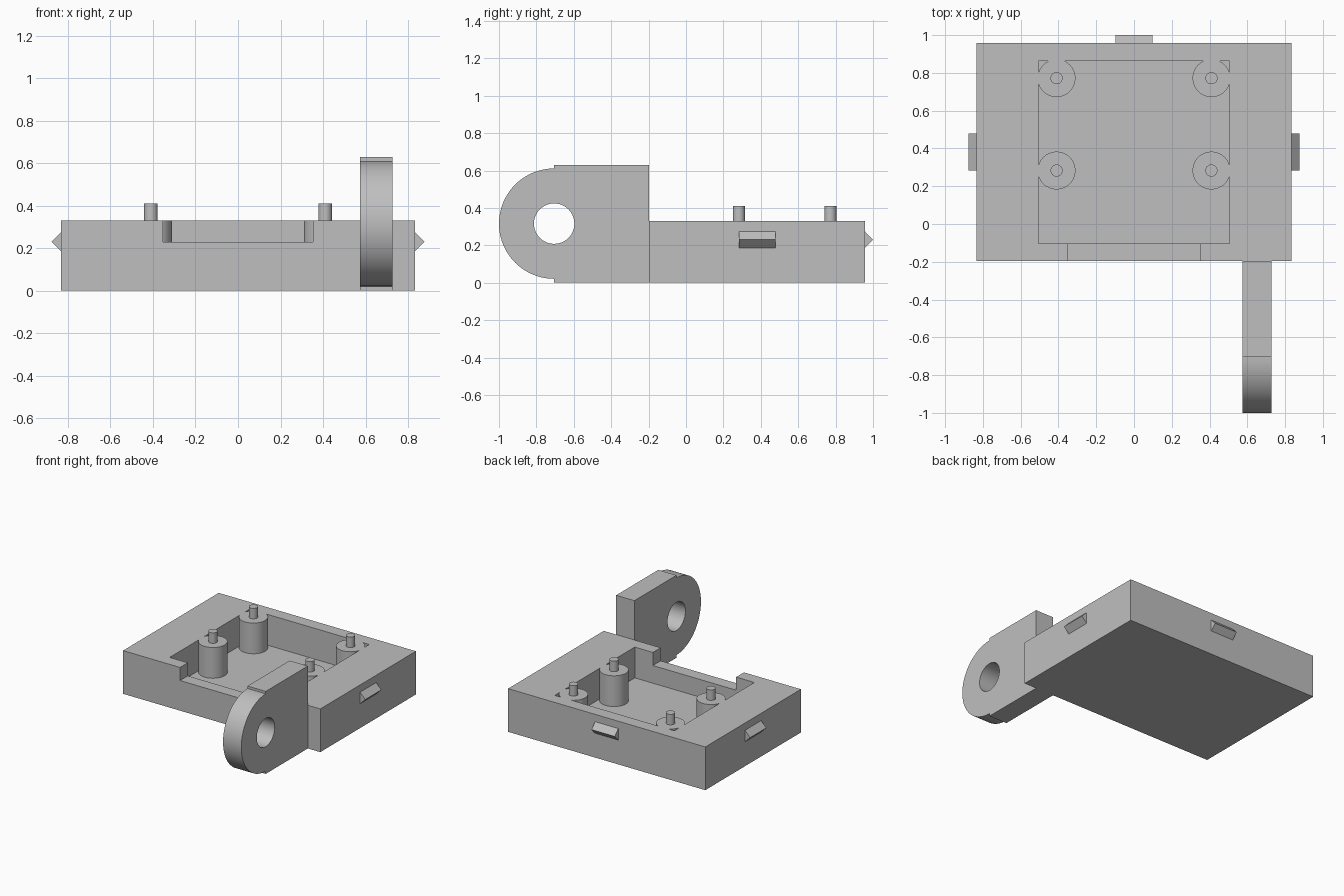
import bpy, bmesh, math
from mathutils import Vector

cube = bpy.data.objects.get("Cube")
if cube:
    bpy.data.objects.remove(cube, do_unlink=True)

grey = bpy.data.materials.new("plain grey")
grey.use_nodes = True
colour = (0.52, 0.52, 0.52, 1)
grey.diffuse_color = colour
grey.node_tree.nodes["Principled BSDF"].inputs["Base Color"].default_value = colour


def finish(obj, name):
    obj.name = name
    obj.data.materials.clear()
    obj.data.materials.append(grey)
    return obj


def box(name, low, high):
    low, high = Vector(low), Vector(high)
    bpy.ops.mesh.primitive_cube_add(size=1, location=(low + high) / 2)
    obj = bpy.context.object
    obj.scale = high - low
    bpy.ops.object.transform_apply(location=True, rotation=True, scale=True)
    return finish(obj, name)


def cylinder(name, centre, radius, depth, rotation=(0, 0, 0)):
    bpy.ops.mesh.primitive_cylinder_add(vertices=64, radius=radius, depth=depth,
                                        location=centre, rotation=rotation)
    bpy.ops.object.transform_apply(location=True, rotation=True, scale=True)
    return finish(bpy.context.object, name)


def prism(name, profile, extrusion):
    """Extrude a closed outline along a vector."""
    bm = bmesh.new()
    face = bm.faces.new([bm.verts.new(p) for p in profile])
    new = bmesh.ops.extrude_face_region(bm, geom=[face])["geom"]
    bmesh.ops.translate(bm, vec=extrusion,
                        verts=[v for v in new if isinstance(v, bmesh.types.BMVert)])
    bmesh.ops.recalc_face_normals(bm, faces=bm.faces)
    mesh = bpy.data.meshes.new(name)
    bm.to_mesh(mesh)
    bm.free()
    obj = bpy.data.objects.new(name, mesh)
    bpy.context.collection.objects.link(obj)
    return finish(obj, name)


def select(obj):
    bpy.ops.object.select_all(action="DESELECT")
    obj.select_set(True)
    bpy.context.view_layer.objects.active = obj


def combine(target, tool, operation):
    """Apply a boolean and discard its tool."""
    mod = target.modifiers.new(operation, "BOOLEAN")
    mod.operation, mod.object, mod.solver = operation, tool, "EXACT"
    select(target)
    bpy.ops.object.modifier_apply(modifier=mod.name)
    bpy.data.objects.remove(tool, do_unlink=True)


def smooth(obj):
    select(obj)
    bpy.ops.object.shade_smooth_by_angle(angle=math.radians(30))


TOP, FLOOR = 0.33, 0.095
HALF, FRONT, BACK = 0.833, -0.197, 0.957

# Open tray with a notch through its front wall
tray = box("tray", (-HALF, FRONT, 0), (HALF, BACK, TOP))
combine(tray, box("cavity_cutter", (-0.505, -0.103, FLOOR), (0.505, 0.862, 0.5)), "DIFFERENCE")
combine(tray, box("notch_cutter", (-0.352, -0.3, 0.23), (0.352, 0, 0.5)), "DIFFERENCE")

# Corner posts merge into the walls; each carries a locating pin
for side, x in (("right", -0.41), ("left", 0.41)):
    for end, y in (("front", 0.283), ("back", 0.772)):
        base = FLOOR - 0.02
        post = cylinder("post", (x, y, (TOP + base) / 2), 0.1, TOP - base)
        combine(tray, post, "UNION")
        pin = cylinder(f"{end}_{side}_pin", (x, y, 0.36), 0.032, 0.1)
        smooth(pin)
smooth(tray)

# Wedge shaped snap latches on the sides and back
for side, s in (("right", -1), ("left", 1)):
    prism(f"{side}_latch", [(s * HALF, 0.283, 0.186), (s * 0.877, 0.283, 0.23),
                            (s * HALF, 0.283, 0.274)], (0, 0.195, 0))
prism("back_latch", [(-0.098, BACK, 0.186), (-0.098, 1, 0.23), (-0.098, BACK, 0.274)],
      (0.196, 0, 0))

# Hinge arm: a block with a slightly smaller round nose and a bore
PIVOT_Y, PIVOT_Z, NOSE = -0.705, 0.316, 0.295
outline = [(0.574, FRONT, 0), (0.574, FRONT, 0.63), (0.574, PIVOT_Y, 0.63)]
for i in range(41):
    a = math.pi * (0.5 + i / 40)
    outline.append((0.574, PIVOT_Y + NOSE * math.cos(a), PIVOT_Z + NOSE * math.sin(a)))
outline.append((0.574, PIVOT_Y, 0))
arm = prism("hinge_arm", outline, (0.154, 0, 0))
bore = cylinder("bore_cutter", (0.65, PIVOT_Y, PIVOT_Z), 0.108, 0.5, (0, math.pi / 2, 0))
combine(arm, bore, "DIFFERENCE")
smooth(arm)
